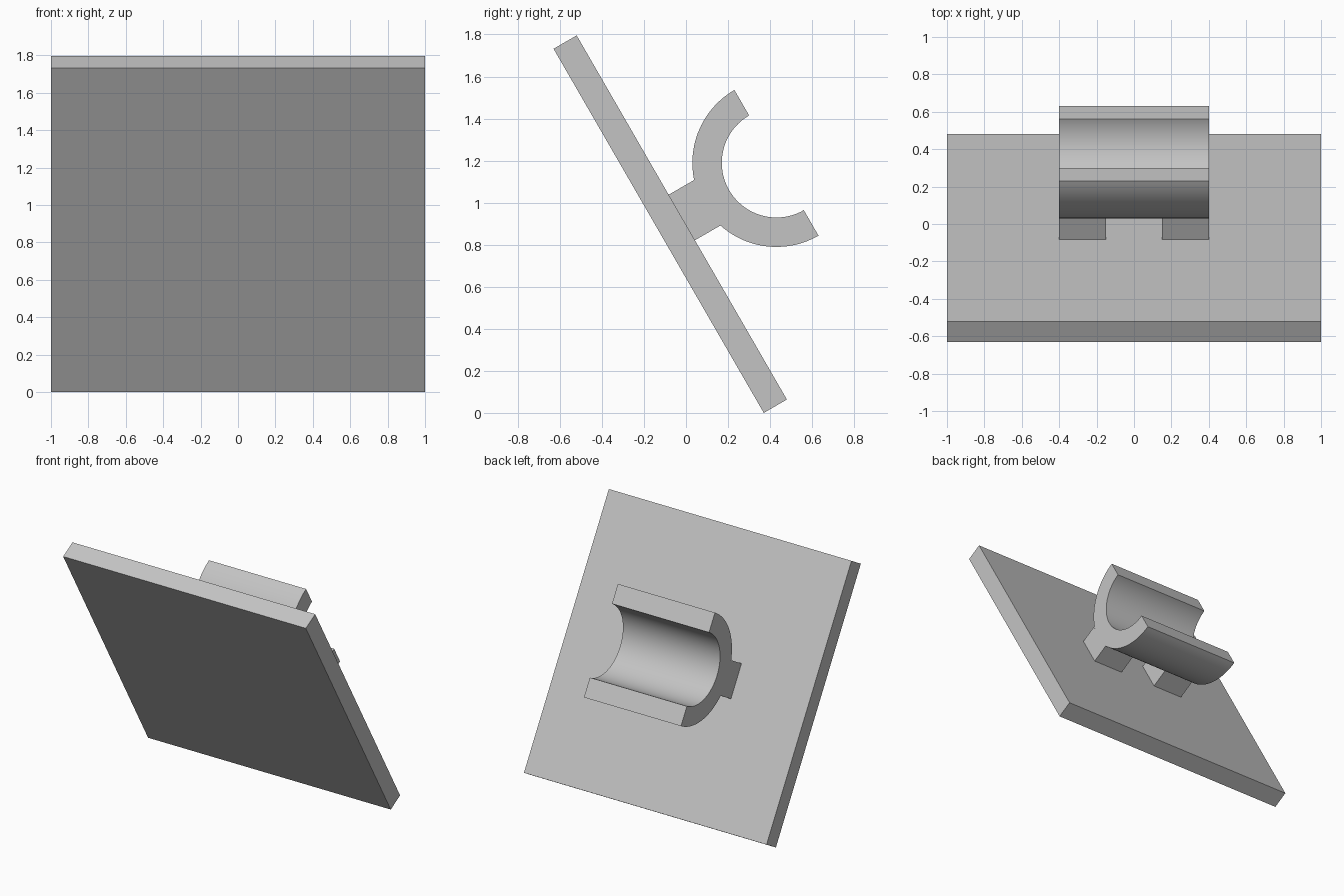
import bpy, bmesh
from math import sin, cos, asin, pi, radians
from mathutils import Matrix

cube = bpy.data.objects.get("Cube")
if cube:
    bpy.data.objects.remove(cube)

THICK = 0.127      # plate thickness
CENTRE = 0.52      # cradle axis, measured out from the plate's back
OUTER, INNER = 0.4, 0.26
HALF_STEM = 0.125

grey = bpy.data.materials.new("light grey")
grey.use_nodes = True
grey.diffuse_color = (0.55, 0.55, 0.55, 1)
grey.node_tree.nodes["Principled BSDF"].inputs["Base Color"].default_value = grey.diffuse_color

# Tilted frame: local y points out of the plate's back, local z runs up the plate
tilt = Matrix.Translation((0, 0.37, 0)) @ Matrix.Rotation(radians(30), 4, "X")


def extrude(name, profile, x0, x1):
    """Extrude a (out, up) profile from x0 to x1 in the tilted frame."""
    bm = bmesh.new()
    face = bm.faces.new([bm.verts.new((x0, y, z)) for y, z in profile])
    side = bmesh.ops.extrude_face_region(bm, geom=[face])["geom"]
    bmesh.ops.translate(bm, vec=(x1 - x0, 0, 0),
                        verts=[v for v in side if isinstance(v, bmesh.types.BMVert)])
    bmesh.ops.transform(bm, matrix=tilt, verts=bm.verts)
    bmesh.ops.recalc_face_normals(bm, faces=bm.faces)
    mesh = bpy.data.meshes.new(name)
    bm.to_mesh(mesh)
    bm.free()
    mesh.materials.append(grey)
    obj = bpy.data.objects.new(name, mesh)
    bpy.context.collection.objects.link(obj)
    bpy.ops.object.select_all(action="DESELECT")
    obj.select_set(True)
    bpy.context.view_layer.objects.active = obj
    bpy.ops.object.shade_smooth_by_angle(angle=radians(30))


def arc(radius, start, end, steps):
    """Arc about the cradle axis; angle zero points back towards the plate."""
    angles = [start + (end - start) * i / steps for i in range(steps + 1)]
    return [(THICK + CENTRE - radius * cos(a), 1 + radius * sin(a)) for a in angles]


# Square plate
extrude("plate", [(0, 0), (THICK, 0), (THICK, 2), (0, 2)], -1, 1)

# Half-round cradle, open away from the plate
extrude("cradle", arc(OUTER, -pi / 2, pi / 2, 64) + arc(INNER, pi / 2, -pi / 2, 64), -0.4, 0.4)

# Two stems with tops that fit the cradle's curve
reach = asin(HALF_STEM / OUTER)
stem = [(THICK, 1 + HALF_STEM), (THICK, 1 - HALF_STEM)] + arc(OUTER, -reach, reach, 12)
extrude("left_stem", stem, 0.15, 0.4)
extrude("right_stem", stem, -0.4, -0.15)
